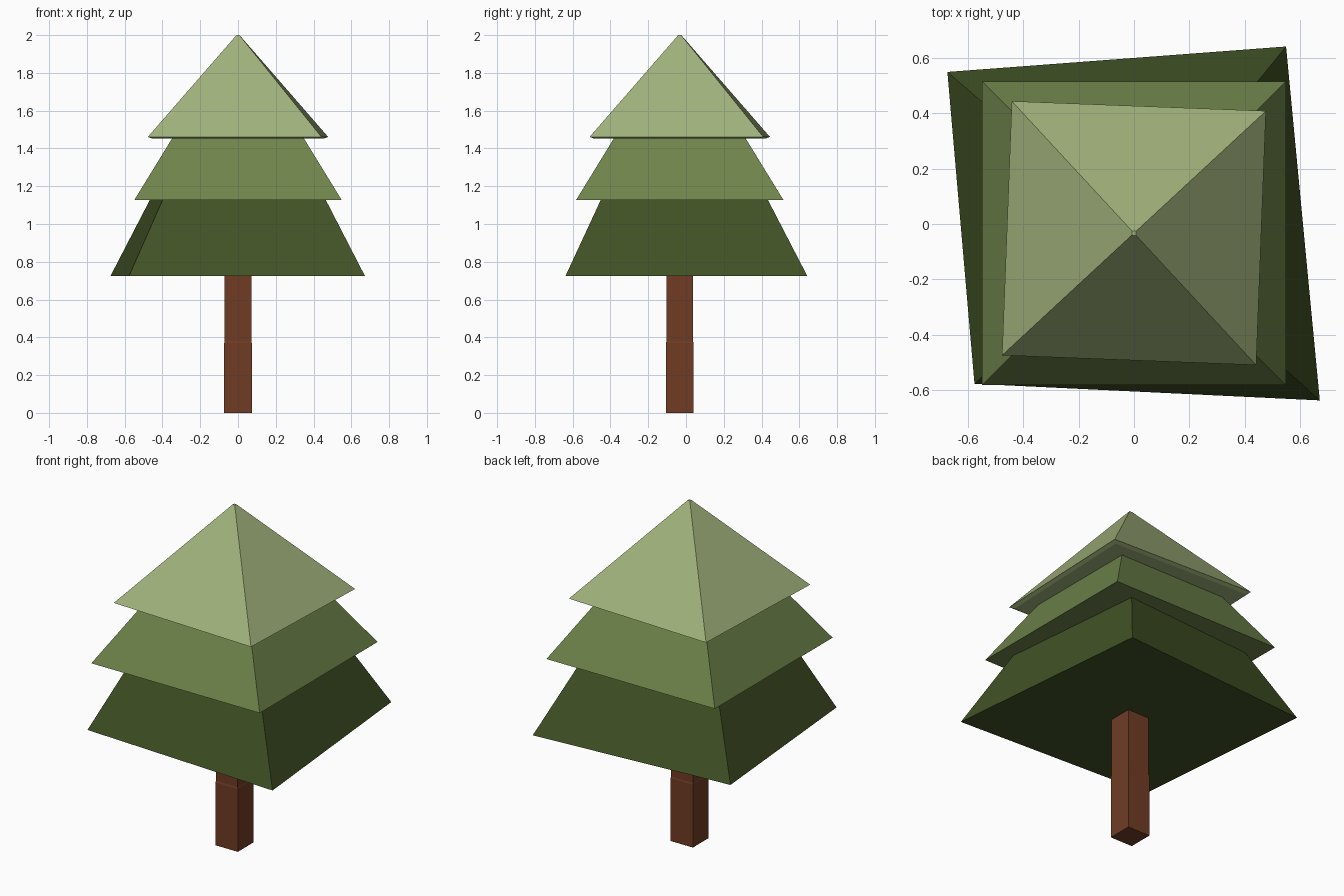
import bpy
from math import radians, cos, sin

if "Cube" in bpy.data.objects:
    bpy.data.objects.remove(bpy.data.objects["Cube"])

CY = -0.033  # tree axis sits slightly forward of the centre


def material(name, hex_code):
    def lin(c):
        c /= 255
        return c / 12.92 if c <= 0.04045 else ((c + 0.055) / 1.055) ** 2.4
    m = bpy.data.materials.new(name)
    m.diffuse_color = [lin(int(hex_code[i:i + 2], 16)) for i in (0, 2, 4)] + [1]
    m.use_nodes = True
    m.node_tree.nodes["Principled BSDF"].inputs["Base Color"].default_value = m.diffuse_color
    return m


def square(half, turn=0):
    """Four corners around the tree axis, anticlockwise from front left."""
    c, s = cos(radians(turn)), sin(radians(turn))
    return [(half * (x * c - y * s), half * (x * s + y * c))
            for x, y in ((-1, -1), (1, -1), (1, 1), (-1, 1))]


def stack(name, corners, rings, mat):
    """Closed solid: the corner outline scaled to each (scale, z) ring."""
    n = len(corners)
    verts = [(x * k, y * k + CY, z) for k, z in rings for x, y in corners]
    faces = [tuple(range(n))[::-1],
             tuple(range(len(verts) - n, len(verts)))]
    for r in range(len(rings) - 1):
        for i in range(n):
            j = (i + 1) % n
            faces.append((r * n + i, r * n + j, (r + 1) * n + j, (r + 1) * n + i))
    mesh = bpy.data.meshes.new(name)
    mesh.from_pydata(verts, [], faces)
    mesh.materials.append(mat)
    ob = bpy.data.objects.new(name, mesh)
    bpy.context.collection.objects.link(ob)
    return ob


bark = material("brown bark", "703C25")
dark = material("dark green", "415225")
mid = material("mid green", "6E834A")
light = material("light green", "A1B27B")

# trunk, narrowing very slightly halfway up
stack("trunk", square(0.073), [(1, 0), (1, 0.37), (0.965, 0.38), (0.965, 0.74)], bark)

# lowest branches, an uneven four-sided skirt
skirt = [(-0.577, -0.545), (0.672, -0.605), (0.55, 0.675), (-0.675, 0.583)]
stack("lower_branches", skirt, [(1, 0.725), (0.688, 1.132)], dark)

# middle branches
stack("middle_branches", square(0.549), [(1, 1.127), (0.63, 1.458)], mid)

# top branches, turned a little, with a shallow bevelled underside
stack("top_branches", square(0.46, -2.2),
      [(0.95, 1.452), (1, 1.461), (0.017, 2.0)], light)
